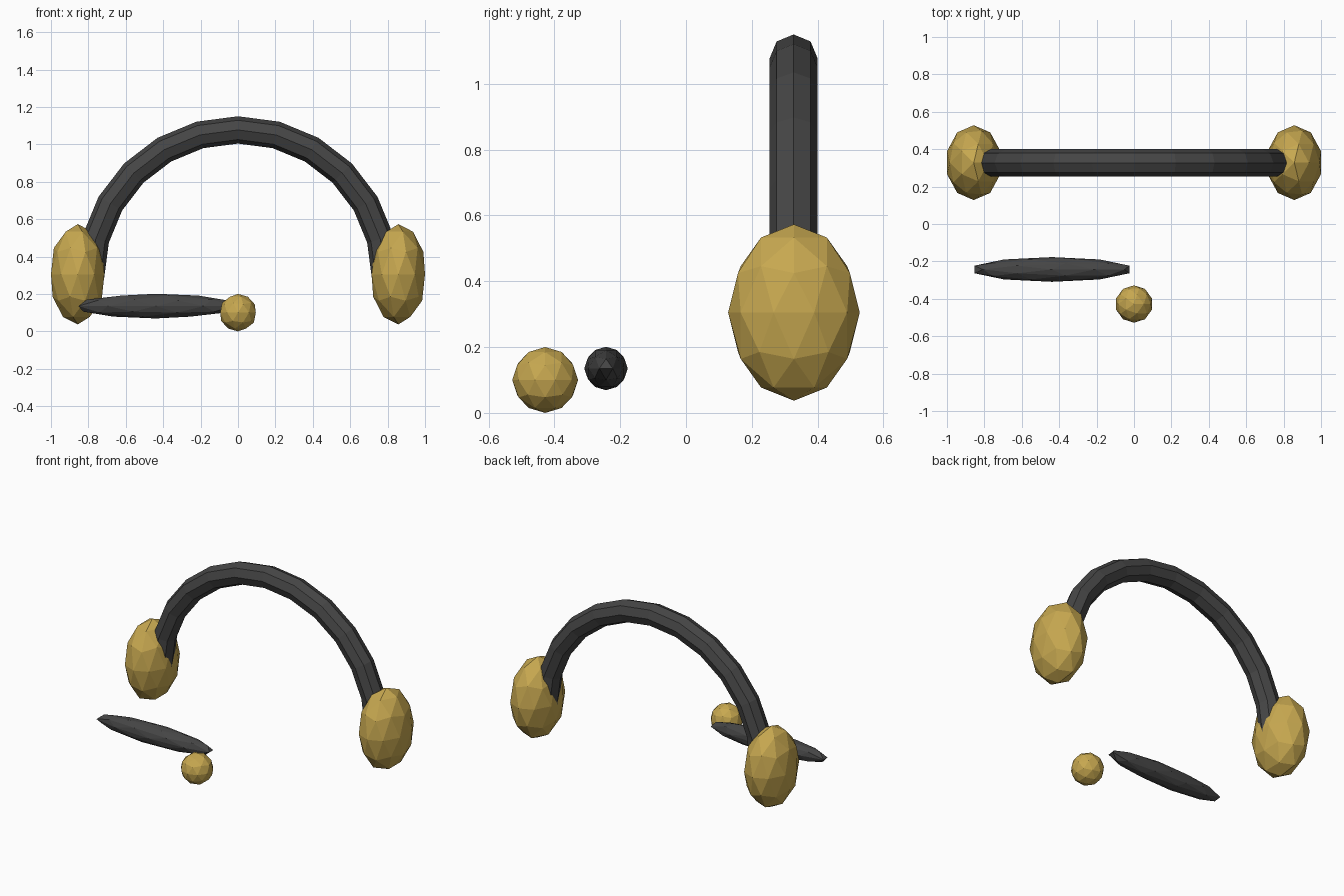
import bpy
import bmesh
from math import sin, cos, pi
from mathutils import Matrix, Vector

cube = bpy.data.objects.get("Cube")
if cube:
    bpy.data.objects.remove(cube, do_unlink=True)


def make_material(name, colour):
    mat = bpy.data.materials.new(name)
    mat.use_nodes = True
    mat.diffuse_color = colour
    mat.node_tree.nodes["Principled BSDF"].inputs["Base Color"].default_value = colour
    return mat


gold = make_material("gold", (0.57, 0.39, 0.08, 1))
charcoal = make_material("charcoal", (0.06, 0.06, 0.06, 1))


def finish(bm, name, mat):
    mesh = bpy.data.meshes.new(name)
    bm.to_mesh(mesh)
    bm.free()
    mesh.materials.append(mat)
    obj = bpy.data.objects.new(name, mesh)
    bpy.context.collection.objects.link(obj)
    return obj


def faceted_ball(name, centre, radii, mat):
    bm = bmesh.new()
    bmesh.ops.create_icosphere(
        bm, subdivisions=2, radius=1,
        matrix=Matrix.LocRotScale(Vector(centre), None, Vector(radii)))
    return finish(bm, name, mat)


# Headband: eight-sided tube swept along a half circle
def headband(radius, tube, y, z, steps=12, sides=8):
    bm = bmesh.new()
    rings = []
    for i in range(steps + 1):
        a = pi * i / steps
        ring = []
        for j in range(sides):
            b = 2 * pi * j / sides
            r = radius + tube * cos(b)
            ring.append(bm.verts.new((r * cos(a), y + tube * sin(b), z + r * sin(a))))
        rings.append(ring)
    for r0, r1 in zip(rings, rings[1:]):
        for j in range(sides):
            k = (j + 1) % sides
            bm.faces.new((r0[j], r0[k], r1[k], r1[j]))
    bm.faces.new(rings[0])
    bm.faces.new(rings[-1])
    bmesh.ops.recalc_face_normals(bm, faces=bm.faces)
    return finish(bm, "headband", charcoal)


headband(0.788, 0.073, 0.327, 0.289)

# Ear cups
for side, x in (("left", 0.857), ("right", -0.857)):
    faceted_ball(side + "_ear_cup", (x, 0.328, 0.305), (0.15, 0.2, 0.268), gold)

# Microphone boom and tip
faceted_ball("microphone_boom", (-0.439, -0.243, 0.135), (0.435, 0.066, 0.066), charcoal)
faceted_ball("microphone_tip", (0, -0.428, 0.1), (0.1, 0.1, 0.1), gold)
